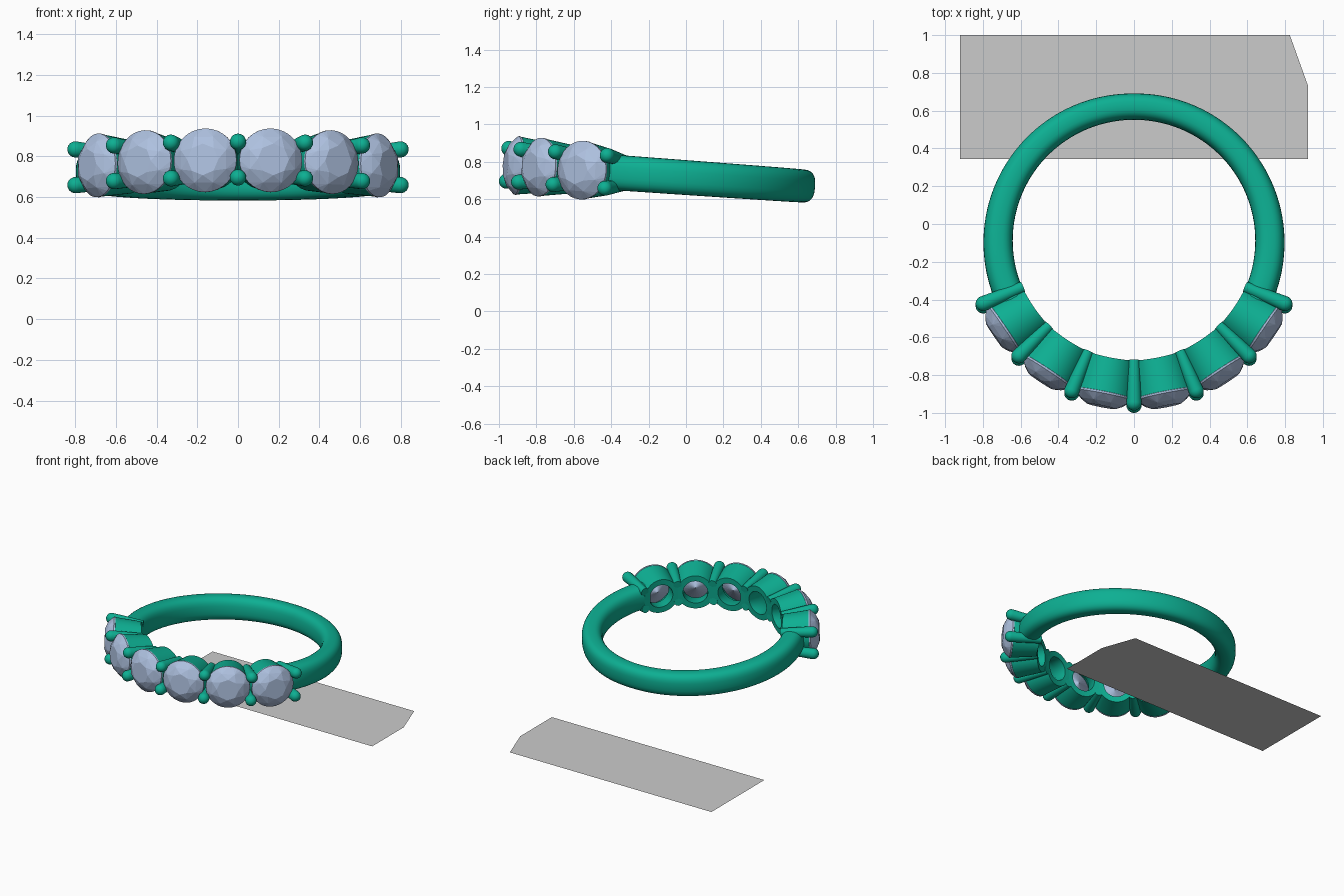
import bpy, bmesh
from math import sin, cos, pi, radians, sqrt
from mathutils import Matrix, Vector

if "Cube" in bpy.data.objects:
    bpy.data.objects.remove(bpy.data.objects["Cube"])

STEP = radians(22.3)          # angle between neighbouring claws
R_IN = 0.642                  # finger hole radius
RING = Matrix.Translation((0, -0.088, 0.722)) @ Matrix.Rotation(radians(-4.1), 4, 'X')


def material(name, rgb):
    m = bpy.data.materials.new(name)
    m.diffuse_color = (*rgb, 1)
    m.use_nodes = True
    m.node_tree.nodes["Principled BSDF"].inputs["Base Color"].default_value = m.diffuse_color
    return m


METAL = material("green_metal", (0.004, 0.43, 0.29))
GEM = material("pale_blue_gem", (0.42, 0.53, 0.74))


def finish(bm, name, mat=None, matrix=None, smooth=True):
    bmesh.ops.recalc_face_normals(bm, faces=bm.faces[:])
    if matrix:
        bm.transform(matrix)
    me = bpy.data.meshes.new(name)
    bm.to_mesh(me)
    bm.free()
    ob = bpy.data.objects.new(name, me)
    bpy.context.collection.objects.link(ob)
    if mat:
        me.materials.append(mat)
    if smooth:
        me.shade_smooth()
        me.set_sharp_from_angle(angle=radians(35))
    return ob


def loft(bm, rings, closed=False):
    """Skin a list of point rings; cap the ends unless closed."""
    vs = [[bm.verts.new(p) for p in ring] for ring in rings]
    n = len(vs[0])
    for i in range(len(vs) if closed else len(vs) - 1):
        a, b = vs[i], vs[(i + 1) % len(vs)]
        for j in range(n):
            k = (j + 1) % n
            bm.faces.new((a[j], a[k], b[k], b[j]))
    if not closed:
        bm.faces.new(vs[0])
        bm.faces.new(vs[-1])


def frame(a):
    """Local x = along ring, y = up, z = outward, at angle a from the front."""
    m = Matrix(((cos(a), 0, sin(a)), (sin(a), 0, -cos(a)), (0, 1, 0)))
    return RING @ m.to_4x4()


def circle(r, n):
    return [(r * cos(2 * pi * i / n), r * sin(2 * pi * i / n)) for i in range(n)]


# Shank: soft rectangular section, slightly thinner at the back
def spow(v, e):
    return abs(v) ** e * (1 if v >= 0 else -1)


bm = bmesh.new()
rings = []
start = radians(63)
for i in range(97):
    a = start + (2 * pi - 2 * start) * i / 96
    f = min(1, (abs(a - pi) / (pi - start)))
    th, ht = 0.138 + 0.022 * f, 0.176 + 0.014 * f
    ring = []
    for j in range(28):
        t = 2 * pi * j / 28
        r = R_IN + th / 2 + th / 2 * spow(cos(t), 0.75)
        ring.append((r * sin(a), -r * cos(a), ht / 2 * spow(sin(t), 0.75)))
    rings.append(ring)
loft(bm, rings)
finish(bm, "shank", METAL, RING)

# Six tapered cups (inner end follows the finger hole) with their gems
CUP = [(0.131, None), (0.150, 0.79), (0.155, 0.825), (0.146, 0.828),
       (0.138, 0.80), (0.092, 0.73), (0.088, None)]
for k in range(6):
    a = (k - 2.5) * STEP
    bm = bmesh.new()
    loft(bm, [[(u, v, h if h else sqrt(R_IN ** 2 - u * u)) for u, v in circle(r, 48)]
              for r, h in CUP], closed=True)
    finish(bm, f"cup_{k + 1}", METAL, frame(a))

    # Gem: hull of table, crown, girdle, pavilion and culet points
    bm = bmesh.new()
    for r, h, n, turn in ((0.078, 0.896, 8, 0), (0.122, 0.874, 8, pi / 8),
                          (0.157, 0.836, 32, 0), (0.157, 0.826, 32, 0),
                          (0.075, 0.762, 8, pi / 8), (0.002, 0.705, 4, 0)):
        for i in range(n):
            t = 2 * pi * i / n + turn
            bm.verts.new((r * cos(t), r * sin(t), h))
    bmesh.ops.convex_hull(bm, input=bm.verts[:])
    bmesh.ops.dissolve_limit(bm, angle_limit=radians(1), verts=bm.verts[:], edges=bm.edges[:])
    finish(bm, f"gem_{k + 1}", GEM, frame(a), smooth=False)

# Seven pairs of claws, flaring outward to round tips
for k in range(7):
    for side, s in (("upper", 1), ("lower", -1)):
        p0, p1 = Vector((0, s * 0.068, 0.64)), Vector((0, s * 0.088, 0.868))
        prof = [(0.030, 0), (0.040, (p1 - p0).length)]
        prof += [(0.040 * cos(t), prof[1][1] + 0.040 * sin(t))
                 for t in [radians(d) for d in (15, 30, 45, 60, 75, 87)]]
        bm = bmesh.new()
        loft(bm, [[(u, v, h) for u, v in circle(r, 20)] for r, h in prof])
        aim = Matrix.Translation(p0) @ Vector((0, 0, 1)).rotation_difference(p1 - p0).to_matrix().to_4x4()
        finish(bm, f"claw_{side}_{k + 1}", METAL, frame((k - 3) * STEP) @ aim)

# Flat sheet on the floor with one clipped corner
bm = bmesh.new()
bm.faces.new([bm.verts.new((x, y, 0)) for x, y in
              ((-0.92, 0.345), (0.92, 0.345), (0.92, 0.735), (0.825, 1.0), (-0.92, 1.0))])
finish(bm, "floor_sheet", smooth=False)
